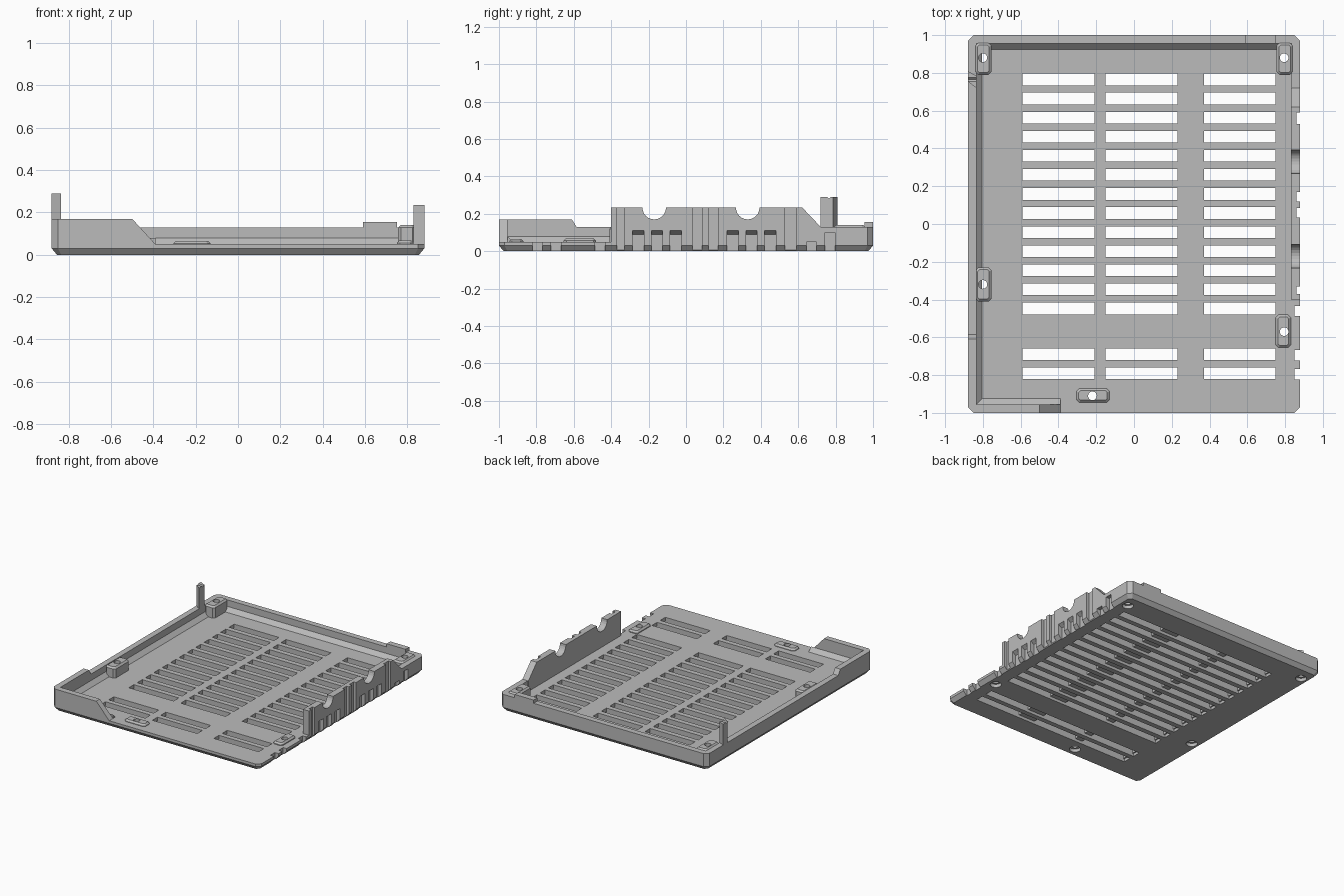
import bpy, bmesh, math
from mathutils import Vector, Matrix

start_cube = bpy.data.objects.get("Cube")
if start_cube:
    bpy.data.objects.remove(start_cube, do_unlink=True)

grey = bpy.data.materials.new("plain_grey")
grey.use_nodes = True
COLOUR = (0.5, 0.5, 0.5, 1)
grey.diffuse_color = COLOUR
grey.node_tree.nodes["Principled BSDF"].inputs["Base Color"].default_value = COLOUR

FLOOR, RIM, HIGH, GUIDE = 0.05, 0.13, 0.17, 0.235
W, D = 0.88, 1.0
AXES = {"x": lambda a, b, t: (t, a, b),
        "y": lambda a, b, t: (a, t, b),
        "z": lambda a, b, t: (a, b, t)}


def add_loft(bm, rings):
    """Closed solid through a list of equal rings of points."""
    loops = [[bm.verts.new(p) for p in ring] for ring in rings]
    n = len(loops[0])
    bm.faces.new(loops[0])
    bm.faces.new(loops[-1])
    for low, up in zip(loops, loops[1:]):
        for i in range(n):
            j = (i + 1) % n
            bm.faces.new((low[i], low[j], up[j], up[i]))


def add_prism(bm, pts, lo, hi, axis="z"):
    place = AXES[axis]
    add_loft(bm, [[place(a, b, t) for a, b in pts] for t in (lo, hi)])


def rect(x0, x1, y0, y1, c=0.0):
    """Rectangle outline, with corners cut by c."""
    if not c:
        return [(x0, y0), (x1, y0), (x1, y1), (x0, y1)]
    return [(x0 + c, y0), (x1 - c, y0), (x1, y0 + c), (x1, y1 - c),
            (x1 - c, y1), (x0 + c, y1), (x0, y1 - c), (x0, y0 + c)]


def circle(x, y, r, n=24):
    return [(x + r * math.cos(math.tau * i / n), y + r * math.sin(math.tau * i / n))
            for i in range(n)]


def finish(name, bm):
    bmesh.ops.recalc_face_normals(bm, faces=bm.faces)
    mesh = bpy.data.meshes.new(name)
    bm.to_mesh(mesh)
    bm.free()
    obj = bpy.data.objects.new(name, mesh)
    obj.data.materials.append(grey)
    bpy.context.collection.objects.link(obj)
    return obj


def prisms(name, items):
    bm = bmesh.new()
    for item in items:
        add_prism(bm, *item)
    return finish(name, bm)


def loft(name, rings):
    bm = bmesh.new()
    add_loft(bm, [[(x, y, z) for x, y in pts] for pts, z in rings])
    return finish(name, bm)


def cut(items, *objects):
    """Subtract a set of prisms from each object, then drop the cutter."""
    cutter = prisms("cutter", items)
    cutter.hide_render = True
    for obj in objects:
        mod = obj.modifiers.new("cut", "BOOLEAN")
        mod.operation, mod.solver, mod.object = "DIFFERENCE", "EXACT", cutter
        bpy.context.view_layer.objects.active = obj
        bpy.ops.object.modifier_apply(modifier=mod.name)
    bpy.data.objects.remove(cutter, do_unlink=True)


# Base plate with a chamfered underside
B = 0.025
plate = loft("base_plate", [(rect(B - W, W - B, B - D, D - B, 0.02), 0),
                            (rect(-W, W, -D, D, 0.03), 0.03),
                            (rect(-W, W, -D, D, 0.03), FLOOR)])

# Vent slots, and the shallow grooves joining them underneath
rows = [0.765 - 0.101 * i for i in range(13)] + [-0.69, -0.79]
columns = [(-0.59, -0.21), (-0.15, 0.23), (0.37, 0.75)]
H = 0.031
cut([(rect(-0.6, 0.76, y - H, y + H), -0.1, 0.022) for y in rows], plate)
cut([(rect(a, b, y - H, y + H), -0.1, 0.1) for y in rows for a, b in columns], plate)

# Raised rim around the left, the back and both corners
T = 0.045
C = 0.03
rim = prisms("rim_wall", [([
    (-0.39, -D), (C - W, -D), (-W, C - D), (-W, D - C), (C - W, D), (W - C, D),
    (W, D - C), (W, 0.72), (W - T, 0.72), (W - T, D - T), (T - W, D - T),
    (T - W, T - D), (-0.39, T - D)], FLOOR, HIGH)])
cut([([(-0.61, HIGH), (-0.585, RIM), (1.1, RIM), (1.1, 0.3), (-0.61, 0.3)], -1, 1, "x")], rim)
cut([([(-0.5, HIGH), (-0.39, FLOOR), (-0.3, FLOOR), (-0.3, 0.3), (-0.5, 0.3)],
     -1.1, -0.9, "y")], rim)

# Sloped fillets along the foot of the rim
F = 0.03


def foot(edge, direction):
    return [(edge, FLOOR), (edge + direction * F, FLOOR), (edge, FLOOR + F)]


prisms("left_fillet", [(foot(T - W, 1), T - D, D - T, "y")])
prisms("back_fillet", [(foot(D - T, -1), T - W, W - T, "x")])
prisms("front_fillet", [(foot(T - D, 1), T - W, -0.39, "x")])

# Raised tab on the back wall
prisms("back_tab", [(rect(0.59, 0.75, D - T, D), RIM, 0.155)])

# Tall angled post on the left wall
post = prisms("left_post", [([(-W, 0.81), (-W, 0.755), (-0.835, 0.72), (-0.835, 0.785)],
                             RIM, 0.29)])
cut([([(0.745, 0.3), (0.765, 0.28), (0.785, 0.3)], -1, -0.8, "x")], post)

# Tall cable guide on the right edge, with two round saddles
guide = prisms("cable_guide", [([(-0.4, FLOOR), (-0.4, GUIDE), (0.62, GUIDE),
                                 (0.72, RIM), (0.72, FLOOR)], W - 0.05, W, "x")])
cut([(circle(y, GUIDE - 0.002, 0.063), 0.7, 1, "x") for y in (-0.17, 0.33)], guide)
cut([(rect(0.86, 0.95, a, b), -0.1, 0.3)
     for a, b in [(-0.37, -0.33), (0.035, 0.085), (0.12, 0.17), (0.53, 0.59)]], guide, plate)

# Clip windows under the saddles, and edge notches in the plate
windows = [c + d for c in (-0.155, 0.35) for d in (-0.1, 0, 0.1)]
cut([([(0.85, -0.1), (0.95, -0.1), (0.95, 0.11), (W, 0.11), (0.85, 0.09)],
     y - 0.03, y + 0.03, "y") for y in windows], guide, plate)
cut([(rect(0.85, 0.95, y - 0.027, y + 0.027), -0.1, 0.1)
     for y in (-0.795, -0.695, -0.46, 0.67, 0.77)], plate, rim)

# Screw bosses with bevelled tops
bosses = [("back_left", (-0.84, -0.755, 0.79, 0.96), 0.14),
          ("back_right", (0.755, 0.84, 0.79, 0.96), 0.14),
          ("mid_left", (-0.84, -0.755, -0.41, -0.23), RIM),
          ("front_right", (0.75, 0.83, -0.655, -0.48), 0.068),
          ("front", (-0.305, -0.13, -0.945, -0.87), 0.066)]
parts = []
for label, (x0, x1, y0, y1), top in bosses:
    e = 0.012
    parts.append(loft(label + "_boss", [
        (rect(x0, x1, y0, y1, 0.015), FLOOR),
        (rect(x0, x1, y0, y1, 0.015), top - e),
        (rect(x0 + e, x1 - e, y0 + e, y1 - e, 0.01), top)]))

# Screw holes, wider underneath for the screw heads
holes = [(-0.8, 0.88), (0.795, 0.88), (-0.8, -0.32), (0.795, -0.57), (-0.22, -0.91)]
cut([(circle(x, y, 0.023), -0.1, 0.4) for x, y in holes], plate, *parts)
cut([(circle(x, y, 0.04), -0.1, 0.025) for x, y in holes], plate)
